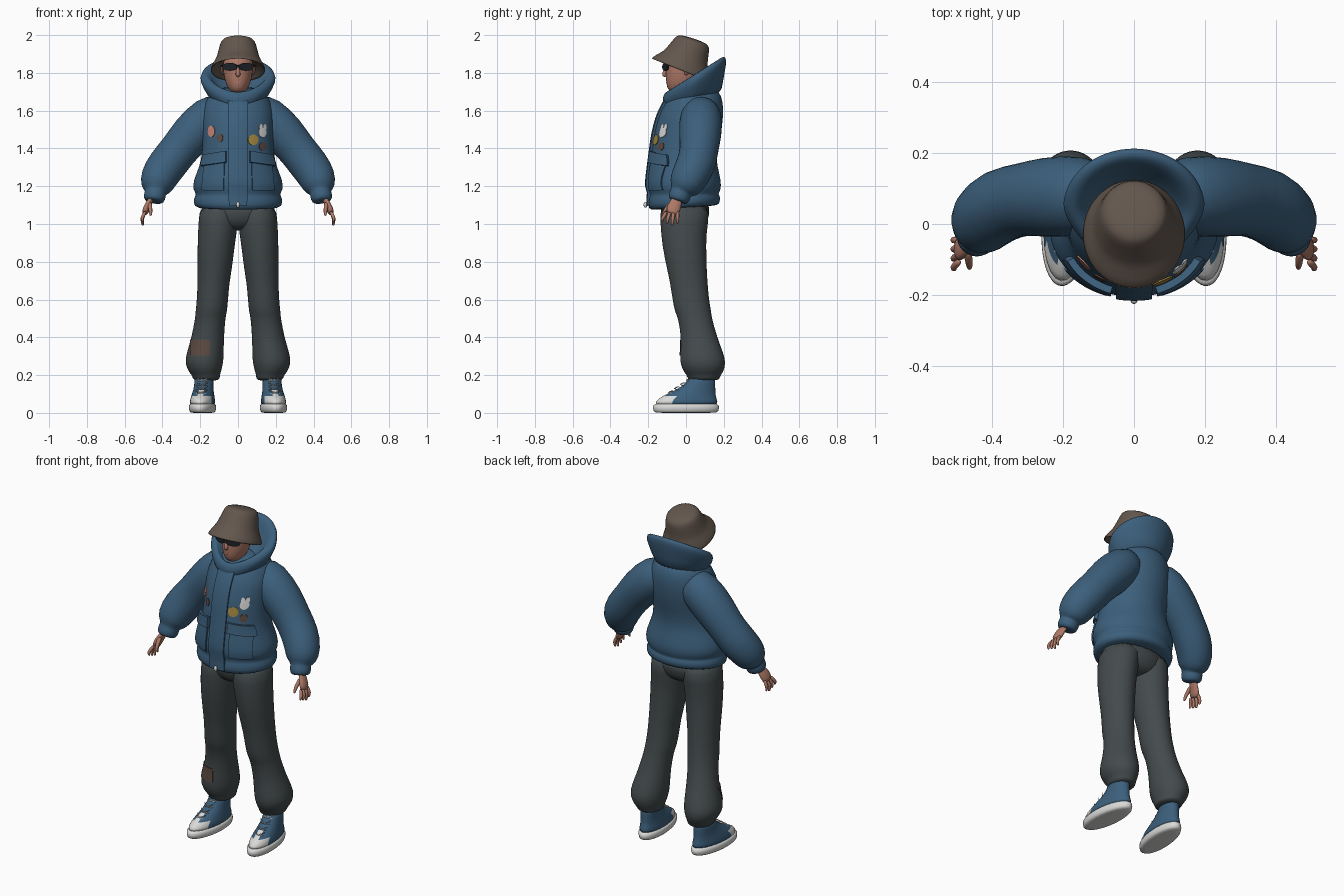
import bpy, bmesh, math
from mathutils import Vector, Matrix
from mathutils.bvhtree import BVHTree

cube = bpy.data.objects.get("Cube")
if cube:
    bpy.data.objects.remove(cube, do_unlink=True)


def material(name, *rgb):
    m = bpy.data.materials.new(name)
    m.use_nodes = True
    m.diffuse_color = (*rgb, 1)
    bsdf = next(n for n in m.node_tree.nodes if n.type == 'BSDF_PRINCIPLED')
    bsdf.inputs["Base Color"].default_value = (*rgb, 1)
    return m


BLUE = material("denim blue", .045, .115, .2)
GREY = material("trouser grey", .058, .07, .074)
TAUPE = material("hat taupe", .125, .095, .075)
SKIN = material("skin", .42, .19, .135)
WHITE = material("off white", .7, .7, .69)
DARK = material("lens dark", .012, .016, .022)
GOLD = material("patch gold", .36, .24, .05)
PINK = material("patch pink", .55, .24, .19)
BROWN = material("patch brown", .11, .07, .055)


def finish(name, bm, mats, mirror=False, subsurf=1, matrix=None):
    """Turn a bmesh into a smooth object, optionally mirrored across x."""
    bmesh.ops.recalc_face_normals(bm, faces=bm.faces)
    if matrix:
        bm.transform(matrix)
    for f in bm.faces:
        f.smooth = True
    mesh = bpy.data.meshes.new(name)
    bm.to_mesh(mesh)
    bm.free()
    for m in mats:
        mesh.materials.append(m)
    ob = bpy.data.objects.new(name, mesh)
    bpy.context.collection.objects.link(ob)
    if subsurf:
        sub = ob.modifiers.new("Smooth", 'SUBSURF')
        sub.levels = sub.render_levels = subsurf
    if mirror:
        mir = ob.modifiers.new("Mirror", 'MIRROR')
        mir.use_clip = mir.use_mirror_merge = False
    return ob


def skin_rings(name, rings, mats, rule=None, **kw):
    """Bridge closed rings of points and cap both ends."""
    bm = bmesh.new()
    loops = [[bm.verts.new(p) for p in ring] for ring in rings]
    n = len(loops[0])
    for a, b in zip(loops, loops[1:]):
        for i in range(n):
            j = (i + 1) % n
            bm.faces.new((a[i], a[j], b[j], b[i]))
    bm.faces.new(loops[0])
    bm.faces.new(loops[-1])
    if rule:
        for f in bm.faces:
            f.material_index = rule(f.calc_center_median())
    return finish(name, bm, mats, **kw)


def loft(name, rings, *mats, n=24, vee=0, **kw):
    """Stack ellipses (x, y, z, rx, ry, tilt); vee pinches the front."""
    out = []
    for x, y, z, rx, ry, *tilt in rings:
        rot = Matrix.Rotation(math.radians(tilt[0] if tilt else 0), 3, 'X')
        ring = []
        for i in range(n):
            a = math.tau * i / n
            pinch = 1 - vee * max(0, -math.sin(a))
            p = Vector((rx * math.cos(a) * pinch, ry * math.sin(a), 0))
            ring.append(Vector((x, y, z)) + rot @ p)
        out.append(ring)
    return skin_rings(name, out, mats, **kw)


def tube(name, path, mat, n=8, flat=1, **kw):
    """Sweep circles along (x, y, z, radius); flat squashes sideways."""
    pts = [Vector(p[:3]) for p in path]
    out = []
    for i, p in enumerate(pts):
        t = (pts[min(i + 1, len(pts) - 1)] - pts[max(i - 1, 0)]).normalized()
        u = t.cross(Vector((0, 0, 1) if abs(t.x) > .9 else (1, 0, 0))).normalized()
        v = u.cross(t)
        r = path[i][3]
        angles = [math.tau * k / n for k in range(n)]
        out.append([p + u * r * math.cos(a) + v * r * flat * math.sin(a) for a in angles])
    return skin_rings(name, out, [mat], **kw)


def surface_of(ob):
    bpy.context.view_layer.update()
    return BVHTree.FromObject(ob, bpy.context.evaluated_depsgraph_get())


def plate(name, corners, mat, surface, thick=.004, rounded=False, mirror=False, n=10):
    """Lay a thin four-cornered plate (x, z) on the front of a surface."""
    bm = bmesh.new()
    c = [Vector(p) for p in corners]
    grid = {}
    for i in range(n + 1):
        for j in range(n + 1):
            u, v = 2 * i / n - 1, 2 * j / n - 1
            if rounded:
                u, v = u * math.sqrt(1 - v * v / 2), v * math.sqrt(1 - u * u / 2)
            s, t = (u + 1) / 2, (v + 1) / 2
            q = c[0].lerp(c[1], s).lerp(c[3].lerp(c[2], s), t)
            hit = surface.ray_cast(Vector((q.x, -1, q.y)), Vector((0, 1, 0)))[0]
            if hit:
                grid[i, j] = bm.verts.new(hit)
    for i in range(n):
        for j in range(n):
            keys = [(i, j), (i + 1, j), (i + 1, j + 1), (i, j + 1)]
            if all(k in grid for k in keys):
                bm.faces.new([grid[k] for k in keys])
    ob = finish(name, bm, [mat], mirror=mirror, subsurf=0)
    sol = ob.modifiers.new("Thickness", 'SOLIDIFY')
    sol.thickness, sol.offset = 2 * thick, 0
    ob.modifiers.new("Crisp", 'EDGE_SPLIT').split_angle = math.radians(40)
    return ob


# Jacket body with a gathered hem
jacket = loft("jacket_body", [
    (0, -.01, 1.085, .2, .165, 4), (0, -.01, 1.09, .235, .19, 4), (0, -.01, 1.14, .237, .194, 3),
    (0, -.01, 1.155, .218, .178), (0, -.01, 1.18, .24, .196), (0, -.01, 1.23, .238, .197),
    (0, -.015, 1.3, .206, .183), (0, -.015, 1.38, .187, .172), (0, .01, 1.5, .19, .182),
    (0, .03, 1.6, .195, .17), (0, .05, 1.68, .16, .142), (0, .05, 1.73, .1, .1)], BLUE, n=32)

# Hood folded into a wide collar, high at the back
loft("hood_collar", [
    (0, .045, 1.63, .13, .15, 15), (0, .04, 1.69, .168, .172, 25), (0, .045, 1.75, .203, .2, 31),
    (0, .045, 1.785, .2, .196, 32), (0, .04, 1.795, .165, .17, 32), (0, .035, 1.765, .14, .142, 32),
    (0, .03, 1.7, .09, .1, 22)], BLUE, n=32, vee=.25)

# Puffy sleeves with narrow cuffs
tube("sleeve", [
    (.07, .08, 1.63, .07), (.14, .08, 1.58, .118), (.255, .075, 1.465, .114), (.31, .07, 1.395, .102),
    (.375, .055, 1.315, .107), (.425, .015, 1.24, .1), (.432, -.015, 1.19, .084),
    (.436, -.026, 1.172, .053), (.438, -.03, 1.16, .06), (.446, -.042, 1.125, .056),
    (.447, -.044, 1.118, .04)], BLUE, n=20, mirror=True)

# Hands
tube("palm", [(.45, -.04, 1.15, .024), (.472, -.055, 1.11, .034), (.488, -.068, 1.075, .039),
              (.495, -.075, 1.05, .03)], SKIN, n=12, flat=.5, mirror=True)
for i in range(4):
    y, drop = -.045 - .019 * i, .01 * abs(i - 1)
    tube(f"finger_{i + 1}", [(.488, y, 1.07, .011), (.507, y - .006 * i, 1.035, .0105),
                             (.508, y - .008 * i, 1.01 + drop, .009),
                             (.502, y - .008 * i, .99 + drop, .006)], SKIN, mirror=True)
tube("thumb", [(.468, -.07, 1.115, .014), (.465, -.1, 1.088, .012), (.462, -.118, 1.06, .01),
               (.462, -.126, 1.042, .006)], SKIN, mirror=True)

# Trousers: hips and legs gathered at the ankle
loft("hips", [(0, -.005, 1.13, .2, .135), (0, -.005, 1.05, .205, .132), (0, -.005, .99, .16, .11),
              (0, -.005, .965, .06, .06)], GREY)
legs = loft("trouser_leg", [
    (.095, -.005, 1.12, .11, .14), (.105, -.01, 1, .105, .125), (.115, -.012, .9, .1, .118),
    (.124, .006, .75, .091, .105), (.13, .015, .69, .085, .1), (.135, .025, .6, .083, .097),
    (.142, .038, .53, .084, .097), (.146, .046, .51, .08, .09), (.16, .07, .4, .086, .095),
    (.175, .085, .31, .1, .117), (.18, .09, .26, .102, .122), (.175, .093, .215, .085, .104),
    (.17, .094, .2, .074, .09), (.168, .094, .18, .073, .086), (.167, .094, .17, .055, .065)],
    GREY, mirror=True)

# High-top shoes, toes turned slightly out
stance = Matrix.Translation((.188, 0, 0)) @ Matrix.Rotation(.1, 4, 'Z')
loft("shoe_sole", [(0, 0, 0, .055, .155), (0, 0, .003, .07, .176), (0, 0, .045, .073, .18),
                   (0, 0, .05, .06, .16)], WHITE, mirror=True, matrix=stance)
loft("shoe_upper", [
    (0, 0, .035, .067, .172), (0, .003, .062, .066, .167), (0, .014, .088, .061, .145),
    (0, .05, .12, .053, .107), (0, .079, .155, .05, .077), (0, .086, .2, .052, .07)],
    BLUE, WHITE, rule=lambda p: int(p.y < -.085), mirror=True, matrix=stance)
for i in range(4):
    z, y = .1 + .022 * i, -.1 + .032 * i
    for s in (-1, 1):
        tube(f"lace_{i + 1}", [(-.034 * s, y + .028, z, .0045), (0, y - .004, z + .006, .0045),
                               (.034 * s, y + .034, z + .018, .0045)], WHITE, n=6,
             mirror=True, matrix=stance)

# Head, nose, mouth and ears
loft("head", [
    (0, .03, 1.62, .05, .05), (0, .02, 1.685, .05, .055), (0, -.028, 1.697, .034, .054),
    (0, -.025, 1.72, .056, .077), (0, -.016, 1.77, .074, .092), (0, -.006, 1.83, .081, .102),
    (0, 0, 1.9, .08, .1)], SKIN)
tube("nose", [(0, -.1, 1.835, .008), (0, -.113, 1.805, .012), (0, -.117, 1.79, .015),
              (0, -.105, 1.78, .009)], SKIN)
tube("mouth", [(-.024, -.094, 1.749, .003), (0, -.103, 1.75, .007), (.024, -.094, 1.749, .003)],
     PINK)
tube("ear", [(.078, .0, 1.785, .008), (.086, .005, 1.81, .017), (.086, .005, 1.84, .014)],
     SKIN, flat=.5, mirror=True)

# Sunglasses
bm = bmesh.new()
bmesh.ops.create_cone(bm, cap_ends=True, segments=20, radius1=1, radius2=1, depth=1)
lens_place = (Matrix.Translation((.043, -.108, 1.832)) @ Matrix.Rotation(.35, 4, 'Z')
              @ Matrix.Diagonal((.041, .009, .021, 1)) @ Matrix.Rotation(math.pi / 2, 4, 'X'))
lens = finish("sunglass_lens", bm, [DARK], mirror=True, subsurf=0, matrix=lens_place)
lens.modifiers.new("Crisp", 'EDGE_SPLIT')
tube("sunglass_temple", [(.08, -.094, 1.838, .005), (.088, -.04, 1.838, .005),
                         (.088, .01, 1.835, .005)], DARK, mirror=True)
tube("sunglass_bridge", [(-.02, -.115, 1.838, .004), (.02, -.115, 1.838, .004)], DARK)

# Bucket hat tipped back
loft("bucket_hat", [
    (0, 0, 1.865, .1, .11, -20), (0, -.03, 1.808, .143, .162, -22), (0, -.03, 1.816, .149, .17, -22),
    (0, -.004, 1.868, .12, .13, -20), (0, 0, 1.882, .113, .119, -20), (0, .03, 1.95, .096, .099, -18),
    (0, .037, 1.975, .086, .089, -18), (0, .04, 1.982, .04, .042, -18)], TAUPE, n=32)

# Jacket front: placket, pockets and zip pull
front = surface_of(jacket)
plate("placket", [(-.047, 1.095), (.047, 1.095), (.05, 1.66), (-.05, 1.66)], BLUE, front, .012, n=16)
plate("pocket", [(.075, 1.18), (.19, 1.18), (.172, 1.35), (.07, 1.35)], BLUE, front, .008, mirror=True)
plate("pocket_flap", [(.06, 1.325), (.186, 1.305), (.17, 1.365), (.06, 1.385)], BLUE, front, .02,
      mirror=True)
tube("zip_pull", [(0, -.212, 1.118, .008), (0, -.216, 1.105, .012), (0, -.214, 1.085, .008)], WHITE)

# Sewn patches
def badge(name, x, z, w, h, mat, surface=front, rounded=True):
    plate(name, [(x - w, z - h), (x + w, z - h), (x + w, z + h), (x - w, z + h)], mat, surface,
          rounded=rounded)


badge("gold_badge", .08, 1.445, .027, .028, GOLD)
badge("white_badge", .128, 1.485, .02, .026, WHITE)
for s in (-1, 1):
    badge("white_badge_tip", .13 + .01 * s, 1.512, .008, .016, WHITE)
badge("dark_badge", .13, 1.41, .018, .022, BROWN)
badge("pink_badge", -.14, 1.49, .018, .03, PINK)
badge("brown_badge", -.095, 1.455, .016, .022, BROWN)
badge("knee_patch", -.2, .345, .05, .042, BROWN, surface_of(legs), False)
